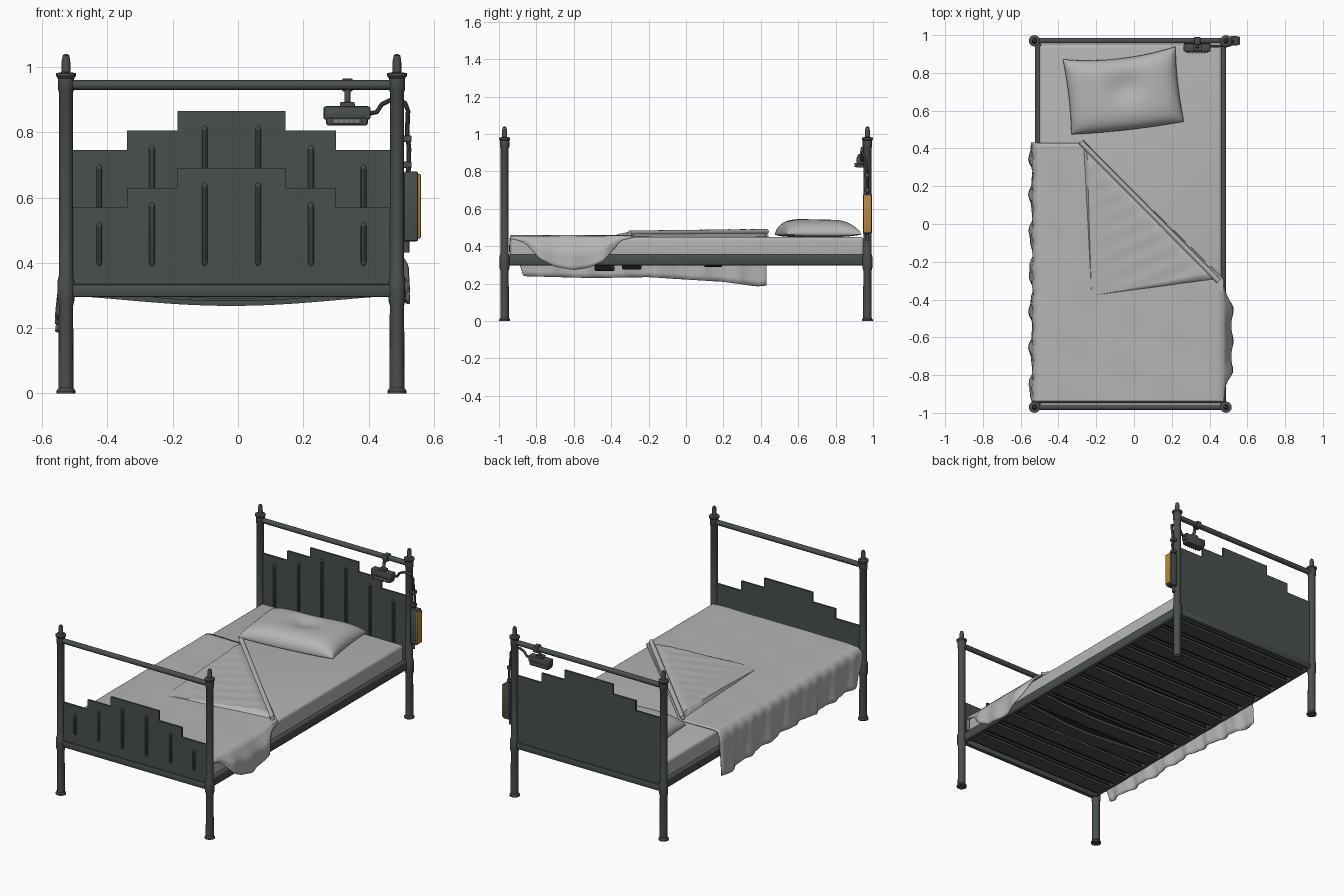
import bpy, bmesh, math
from math import sin, cos, exp, pi, radians
from mathutils import Vector

if "Cube" in bpy.data.objects:
    bpy.data.objects.remove(bpy.data.objects["Cube"])


def material(name, rgb):
    m = bpy.data.materials.new(name)
    m.diffuse_color = (*rgb, 1)
    m.use_nodes = True
    m.node_tree.nodes["Principled BSDF"].inputs["Base Color"].default_value = m.diffuse_color
    return m


IRON = material("dark iron", (0.068, 0.078, 0.076))
BLACK = material("black iron", (0.022, 0.025, 0.025))
LINEN = material("grey linen", (0.46, 0.46, 0.46))
OCHRE = material("ochre", (0.50, 0.25, 0.045))
GLASS = material("lamp glass", (0.22, 0.23, 0.23))


def finish(name, bm, mat, angle=35):
    bmesh.ops.recalc_face_normals(bm, faces=bm.faces)
    me = bpy.data.meshes.new(name)
    bm.to_mesh(me)
    bm.free()
    me.materials.append(mat)
    me.shade_smooth()
    me.set_sharp_from_angle(angle=radians(angle))
    ob = bpy.data.objects.new(name, me)
    bpy.context.collection.objects.link(ob)
    return ob


def box(name, x, y, z, mat, bevel=0.0, seg=2):
    """Box given by (low, high) along each axis."""
    bm = bmesh.new()
    bmesh.ops.create_cube(bm, size=1)
    for v in bm.verts:
        v.co = [(a + b) / 2 + c * (b - a) for (a, b), c in zip((x, y, z), v.co)]
    if bevel:
        bmesh.ops.bevel(bm, geom=bm.edges[:], offset=bevel, segments=seg,
                        profile=0.5, affect='EDGES')
    return finish(name, bm, mat)


def skin(bm, rows, closed=False):
    """Faces between rows of points."""
    vs = [[bm.verts.new(p) for p in r] for r in rows]
    for a, b in zip(vs, vs[1:]):
        n = len(a)
        for i in range(n if closed else n - 1):
            j = (i + 1) % n
            bm.faces.new((a[i], a[j], b[j], b[i]))
    return vs


def lathe(name, profile, x, y, mat, n=16):
    """Upright turned part from (radius, height) pairs."""
    bm = bmesh.new()
    vs = skin(bm, [[(x + r * cos(2 * pi * i / n), y + r * sin(2 * pi * i / n), z)
                    for i in range(n)] for r, z in profile], True)
    bm.faces.new(vs[0])
    bm.faces.new(vs[-1])
    return finish(name, bm, mat)


def tube(name, pts, r, mat, n=12):
    """Round bar following a path."""
    bm = bmesh.new()
    pts = [Vector(p) for p in pts]
    rows = []
    for k, p in enumerate(pts):
        d = (pts[min(k + 1, len(pts) - 1)] - pts[max(k - 1, 0)]).normalized()
        a = d.cross(Vector((0, 1, 0.1))).normalized()
        b = d.cross(a)
        rows.append([p + r * (cos(2 * pi * i / n) * a + sin(2 * pi * i / n) * b)
                     for i in range(n)])
    vs = skin(bm, rows, True)
    bm.faces.new(vs[0])
    bm.faces.new(vs[-1])
    return finish(name, bm, mat)


def interp(x, table):
    if x <= table[0][0]:
        return table[0][1]
    for (a, p), (b, q) in zip(table, table[1:]):
        if x <= b:
            return p + (q - p) * (x - a) / (b - a)
    return table[-1][1]


XL, XR, CX, YE = -0.527, 0.487, -0.02, 0.97

# Posts with feet, collars and finials
POST = [(.029, 0), (.029, .008), (.023, .016), (.022, .27), (.026, .285), (.026, .345),
        (.022, .36), (.022, .925), (.025, .93), (.025, .965), (.030, .972), (.030, .981),
        (.014, .984), (.013, 1.02), (.010, 1.035), (.004, 1.04)]
for x in (XL, XR):
    for y in (-YE, YE):
        lathe("post", POST, x, y, IRON)


# Stepped end panels with raised ribs, top rail and lower bar
def end_board(name, y, low, step_z):
    right = [(.485, 0), (.32, 0), (.32, .06), (.165, .06), (.165, .12)]
    outline = [(CX + .485, .30)] + [(CX + a, step_z + h) for a, h in right]
    outline += [(2 * CX - a, z) for a, z in reversed(outline)]
    bm = bmesh.new()
    f = bm.faces.new([bm.verts.new((a, y - .006, z)) for a, z in outline])
    ext = bmesh.ops.extrude_face_region(bm, geom=[f])
    for v in ext["geom"]:
        if isinstance(v, bmesh.types.BMVert):
            v.co.y += .012
    finish(name, bm, IRON)
    for i, top in enumerate((0, .06, .12)):
        for s in (-1, 1):
            x = CX + s * (.405 - .1615 * i)
            z1 = step_z + top - .045
            lathe(name + "_rib", [(.002, low), (.007, low + .005), (.009, low + .014),
                                  (.009, z1 - .014), (.007, z1 - .005), (.002, z1)],
                  x, y - .006, IRON, 10)
    tube(name + "_top_rail", [(XL, y, .945), (XR, y, .945)], .0155, IRON, 16)
    box(name + "_lower_bar", (XL, XR), (y - .014, y + .014), (.295, .335), IRON, .008)


end_board("headboard", YE, .39, .745)
end_board("footboard", -YE, .39, .57)

# Side rails
for x in (XL + .017, XR - .014):
    box("side_rail", (x - .014, x + .014), (-YE, YE), (.298, .356), IRON, .010, 3)

# Slats, with two bent ones near the foot, under a dark base
box("bed_base", (-.50, .46), (-.95, .95), (.322, .345), BLACK)
for i in range(13):
    y = -.87 + i * .145
    sag = {3: .030, 4: .022, 7: .008}.get(i, 0)
    bm = bmesh.new()
    rows = []
    for k in range(17):
        t = k / 16
        x, z = -.505 + .97 * t, .306 - sag * sin(pi * t) ** 1.3
        yy = y + .3 * sag * sin(2 * pi * t)
        rows.append([(x, yy + a, z + b) for a, b in
                     ((-.045, .008), (-.045, -.008), (.045, -.008), (.045, .008))])
    ends = skin(bm, rows, True)
    bm.faces.new(ends[0])
    bm.faces.new(ends[-1])
    finish("slat", bm, IRON)
    for s in (-1, 1):
        box("slat_gap_strip", (-.50, .46), (y + s * .056 - .004, y + s * .056 + .004),
            (.305, .322), BLACK)

# Mattress
box("mattress", (-.50, .464), (-.94, .95), (.335, .450), LINEN, .018, 4)

# Blanket: hangs over the left side, cut diagonally, small drape at right
LEFT_HEM = [(-.94, .36), (-.89, .31), (-.87, .24), (-.5, .23), (-.2, .235), (0, .222),
            (.2, .21), (.38, .185), (.43, .19)]
RIGHT_HEM = [(-.93, .44), (-.86, .42), (-.78, .33), (-.70, .29), (-.60, .273), (-.52, .285),
             (-.44, .32), (-.39, .38), (-.35, .43), (-.28, .448)]


def blanket_row(y, drop=0.0):
    row = []
    hem = interp(y, LEFT_HEM)
    for k in range(8):
        t = k / 8
        x = -.545 + .012 * t + .010 * (1 - t) * sin(31 * y) + .004 * sin(70 * y + 3 * t)
        row.append((x, y, min(hem + (.445 - hem) * t, .45 - drop)))
    xr = min(.472, -.28 + (.44 - y) * .74 / .72)
    for k in range(31):
        t = k / 30
        x = -.515 + (xr + .515) * t
        z = .457 - .006 * max(0, 1 - 12 * t) - .004 * max(0, 12 * t - 11)
        z += .0012 * sin(17 * x + 9 * y) * sin(13 * y - 7 * x)
        row.append((x, y, z - drop))
    hem = interp(y, RIGHT_HEM)
    full = min(1, (.45 - hem) / .12)
    for k in range(1, 9):
        t = k / 8
        x = xr + full * (.045 * min(1, t * 2.2) + .008 * t * sin(38 * y))
        row.append((x, y, min(.452 + (hem - .452) * t, .452 - drop)))
    return row


bm = bmesh.new()
skin(bm, [blanket_row(-.943, .08), blanket_row(-.942, .02)] +
     [blanket_row(-.935 + 1.365 * i / 64) for i in range(65)])
ob = finish("blanket", bm, LINEN, 60)
mod = ob.modifiers.new("thickness", 'SOLIDIFY')
mod.thickness, mod.offset = .005, 0

# Folded-back corner of the blanket, puffed along the diagonal
A, B, C = Vector((-.27, .445)), Vector((.46, -.29)), Vector((-.225, -.38))
bm = bmesh.new()
rows = []
for i in range(29):
    s = (i / 28) ** 1.7
    row = []
    for j in range(37):
        t = j / 36
        p = A.lerp(B, t).lerp(C, s)
        peak = .036 - .010 * t
        z = .458 + peak * min(1, s * 9) ** .5 * (1 - s) ** .8 if i else .452
        crease = sin(46 * p.x - 23 * p.y) * sin(19 * p.x + 38 * p.y)
        z += .005 * crease * min(1, s * 5) * (1 - s)
        if i and j in (0, 36):
            z = .456
        row.append((p.x, p.y, z))
    rows.append(row)
skin(bm, rows)
bmesh.ops.remove_doubles(bm, verts=bm.verts, dist=.0005)
finish("blanket_fold", bm, LINEN, 60)
tube("fold_roll", [(*(A.lerp(B, t / 10) + Vector((-.012, -.012))), .470 + .008 * (1 - t / 10))
                   for t in range(11)], .014, LINEN)

# Pillow: two puffed halves with a head dent
bm = bmesh.new()
N, ang = 32, radians(6.5)
for top in (1, 0):
    rows = []
    for i in range(N + 1):
        row = []
        for j in range(N + 1):
            u, v = sin((i / N - .5) * pi), sin((j / N - .5) * pi)
            puff = max(0, (1 - u ** 4) * (1 - v ** 4)) ** .45
            x, y = .300 * u * (1 - .03 * (1 - v * v)), .200 * v * (1 - .05 * (1 - u * u))
            y += .02 * (u * u - .5) * (v < 2)
            z = .463 + .084 * puff if top else .463 - .014 * puff
            if top:
                z -= .026 * exp(-((u - .05) / .3) ** 2 - ((v - .2) / .4) ** 2)
            row.append((-.055 + x * cos(ang) - y * sin(ang),
                        .697 + x * sin(ang) + y * cos(ang), z))
        rows.append(row)
    skin(bm, rows)
bmesh.ops.remove_doubles(bm, verts=bm.verts, dist=.0002)
finish("pillow", bm, LINEN, 70)

# Reading lamp hung from the head rail
box("lamp_clamp", (.318, .352), (.948, .990), (.925, .965), IRON, .006)
tube("lamp_stem", [(.335, .945, .93), (.335, .935, .875)], .009, IRON)
box("lamp_mount", (.312, .358), (.918, .952), (.876, .892), IRON, .004)
box("lamp_housing", (.262, .406), (.912, .956), (.838, .880), IRON, .008)
box("lamp_shade", (.270, .398), (.908, .958), (.820, .845), IRON, .008)
box("lamp_glass", (.288, .378), (.904, .912), (.826, .842), GLASS, .003)
for i in range(6):
    box("lamp_guard", (.292 + .0155 * i, .295 + .0155 * i), (.901, .908), (.824, .844), IRON)

# Lamp cable, post clip and control box
tube("lamp_cable", [(.40, .94, .857), (.425, .94, .862), (.44, .942, .885), (.465, .943, .898),
                    (.49, .942, .900), (.512, .948, .890), (.521, .96, .865), (.518, .968, .80),
                    (.524, .97, .75), (.522, .97, .675)], .007, IRON, 10)
for z in (.70, .78):
    box("cable_clip", (.50, .532), (.955, .985), (z - .01, z + .01), IRON, .004)
box("control_box", (.508, .552), (.946, .994), (.466, .680), IRON, .006)
box("control_box_cover", (.550, .560), (.948, .992), (.475, .672), OCHRE, .003)
tube("control_box_plug", [(.516, .97, .468), (.516, .97, .432)], .009, IRON)
